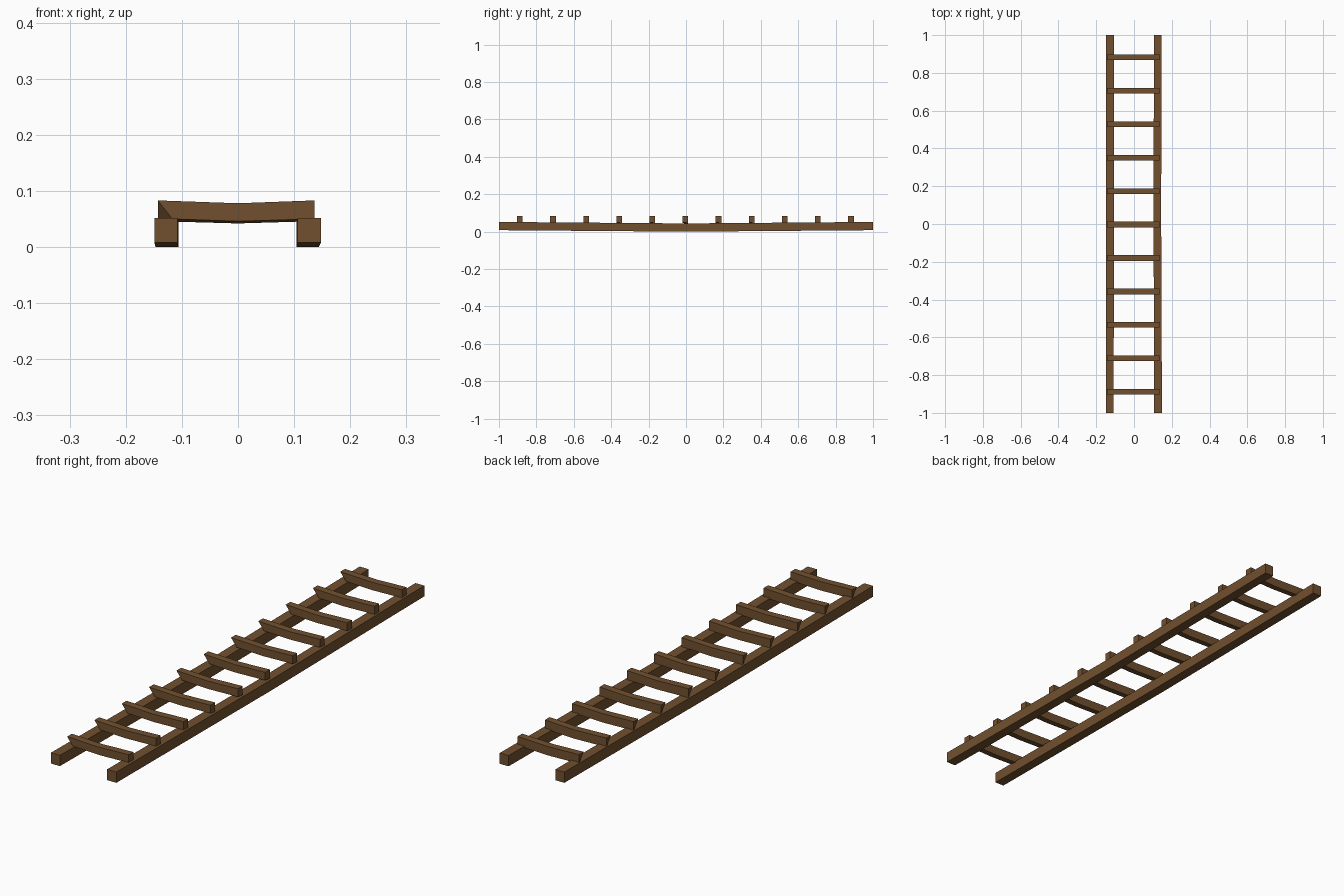
import bpy

if "Cube" in bpy.data.objects:
    bpy.data.objects.remove(bpy.data.objects["Cube"])

wood = bpy.data.materials.new("brown wood")
wood.diffuse_color = (0.165, 0.080, 0.028, 1.0)
wood.use_nodes = True
wood.node_tree.nodes["Principled BSDF"].inputs["Base Color"].default_value = wood.diffuse_color


def loft(name, sections):
    """Skin a beam through a list of four-cornered sections and cap its ends."""
    verts = [p for s in sections for p in s]
    faces = [(3, 2, 1, 0)]
    for i in range(len(sections) - 1):
        a, b = i * 4, i * 4 + 4
        for k in range(4):
            n = (k + 1) % 4
            faces.append((a + k, a + n, b + n, b + k))
    e = len(verts) - 4
    faces.append((e, e + 1, e + 2, e + 3))
    mesh = bpy.data.meshes.new(name)
    mesh.from_pydata(verts, [], faces)
    mesh.materials.append(wood)
    obj = bpy.data.objects.new(name, mesh)
    bpy.context.collection.objects.link(obj)
    return obj


# Side rails: long square beams that sag a little at mid-length
def rail(name, stations):
    sections = []
    for y, x0, x1, z in stations:
        top = z + 0.044
        sections.append([(x0, y, z), (x0, y, top), (x1, y, top), (x1, y, z)])
    loft(name, sections)


rail("left_rail", [(-1, -0.149, -0.108, 0.008),
                   (0, -0.147, -0.106, 0.0),
                   (1, -0.148, -0.107, 0.008)])
rail("right_rail", [(-1, 0.106, 0.148, 0.008),
                    (0, 0.104, 0.144, 0.0),
                    (1, 0.105, 0.145, 0.008)])

# Rungs: bowed slats, with the left end chipped at the lower front corner
for i in range(11):
    y = -0.888 + i * 0.177
    f, b = y - 0.015, y + 0.015
    loft(f"rung_{i + 1}", [
        [(-0.117, f, 0.050), (-0.143, b, 0.046), (-0.143, b, 0.083), (-0.143, f, 0.083)],
        [(0, f, 0.046), (0, b, 0.042), (0, b, 0.078), (0, f, 0.078)],
        [(0.136, f, 0.050), (0.136, b, 0.046), (0.136, b, 0.083), (0.136, f, 0.083)],
    ])

# Make all face normals point outward
import bmesh
for obj in bpy.data.objects:
    bm = bmesh.new()
    bm.from_mesh(obj.data)
    bmesh.ops.recalc_face_normals(bm, faces=bm.faces)
    bm.to_mesh(obj.data)
    bm.free()
